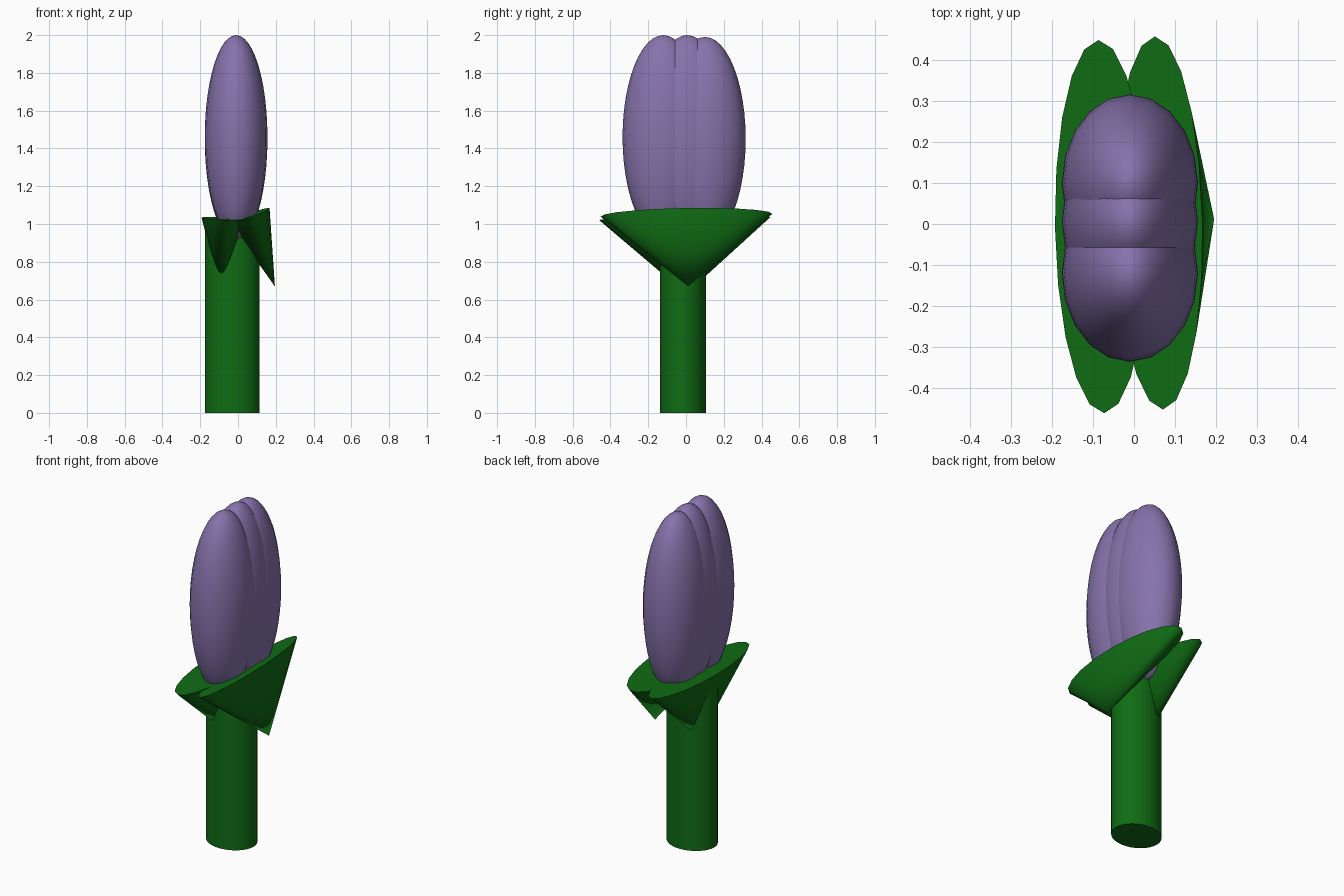
import bpy
from math import radians

if "Cube" in bpy.data.objects:
    bpy.data.objects.remove(bpy.data.objects["Cube"])

SIDES = 20


def material(name, rgb):
    mat = bpy.data.materials.new(name)
    mat.diffuse_color = (*rgb, 1)
    mat.use_nodes = True
    mat.node_tree.nodes["Principled BSDF"].inputs["Base Color"].default_value = mat.diffuse_color
    return mat


green = material("leaf_green", (0.005, 0.15, 0.007))
purple = material("petal_purple", (0.24, 0.17, 0.41))


def finish(name, scale, mat):
    obj = bpy.context.object
    obj.name = name
    obj.scale = scale
    obj.data.materials.append(mat)
    bpy.ops.object.shade_smooth_by_angle(angle=radians(40))
    return obj


# Stem: slightly oval cylinder
bpy.ops.mesh.primitive_cylinder_add(vertices=32, radius=1, depth=1,
                                    location=(-0.03, -0.016, 0.5))
finish("stem", (0.145, 0.122, 1.0), green)


# Sepals: flattened upturned cones with closed tops, one upright and one leaning
def sepal(name, centre, lean, tip):
    bpy.ops.mesh.primitive_cone_add(vertices=SIDES, radius1=0, radius2=1, depth=1,
                                    location=centre,
                                    rotation=(radians(tip), radians(lean), radians(0.9)))
    finish(name, (0.113, 0.455, 0.4), green)


sepal("sepal_left", (-0.085, -0.003, 0.83), 1.5, 1)
sepal("sepal_right", (0.128, 0.007, 0.858), -19.7, 1)

# Petals: three overlapping tall ellipsoids in a row
for name, y, z in (("petal_front", -0.12, 1.46),
                   ("petal_middle", 0.006, 1.46),
                   ("petal_back", 0.1, 1.45)):
    bpy.ops.mesh.primitive_uv_sphere_add(segments=SIDES, ring_count=24, radius=1,
                                         location=(-0.01, y, z))
    finish(name, (0.166, 0.216, 0.54), purple)
